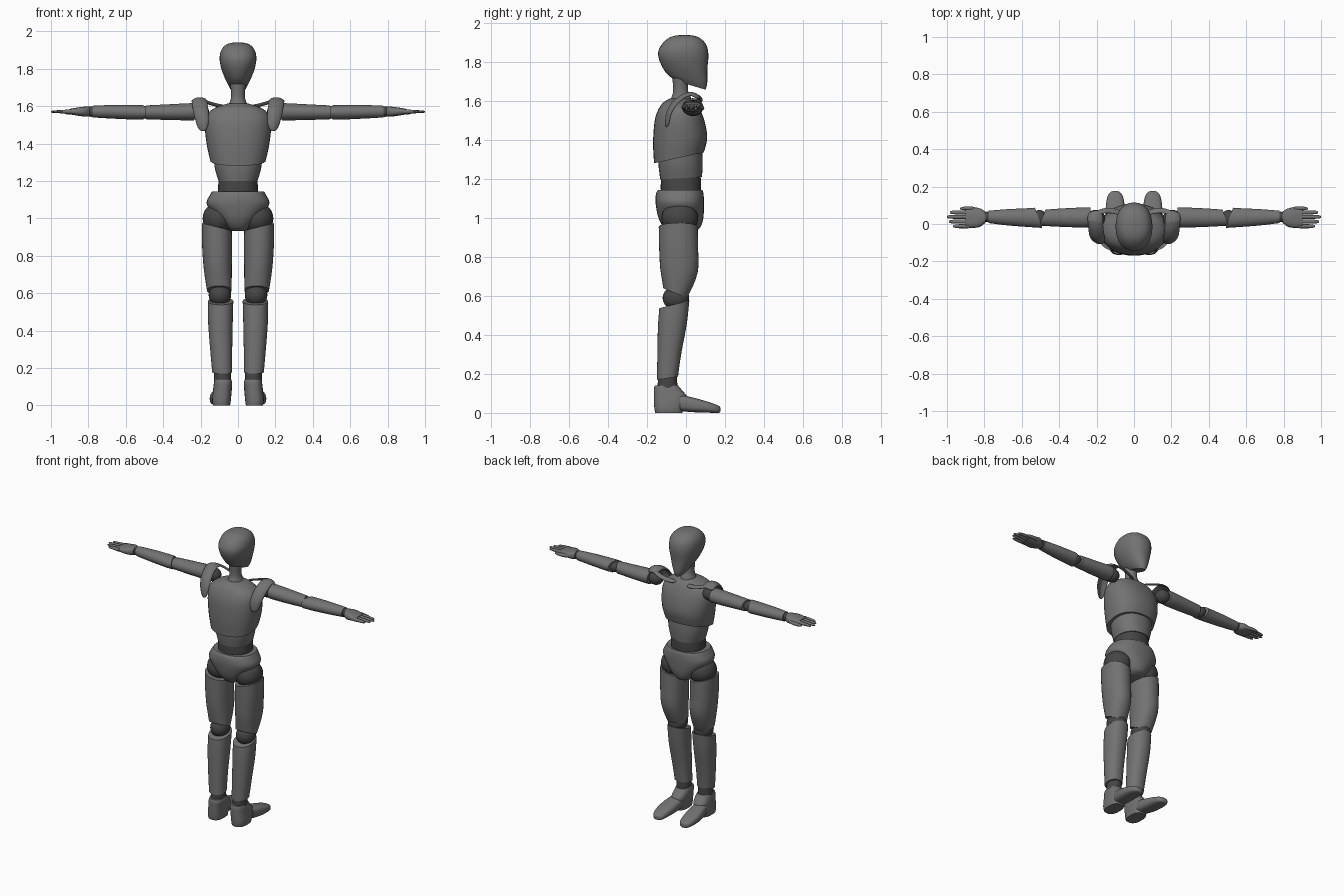
import bpy, bmesh, math
from mathutils import Vector


def material(name, v):
    m = bpy.data.materials.new(name)
    m.diffuse_color = (v, v, v, 1)
    return m


SHELL = material("grey shell", 0.17)
JOINT = material("dark joint", 0.06)


def finish(name, bm, mat):
    bmesh.ops.recalc_face_normals(bm, faces=bm.faces)
    me = bpy.data.meshes.new(name)
    bm.to_mesh(me)
    bm.free()
    me.materials.append(mat)
    ob = bpy.data.objects.new(name, me)
    bpy.context.collection.objects.link(ob)
    return ob


def spline(p, steps):
    """Smooth interpolation through a list of equal-length tuples."""
    out = []
    for i in range(len(p) - 1):
        a, b, c, d = p[max(i - 1, 0)], p[i], p[i + 1], p[min(i + 2, len(p) - 1)]
        for k in range(steps):
            t = k / steps
            out.append([0.5 * (2 * q + (r - o) * t + (2 * o - 5 * q + 4 * r - s) * t * t
                        + (3 * q - o - 3 * r + s) * t ** 3) for o, q, r, s in zip(a, b, c, d)])
    return out + [list(p[-1])]


def loft(name, rings, mat=SHELL, axis="z", side=1, power=2.0, n=32, steps=4):
    """Skin over rings (along, centre a, centre b, radius a, radius b, slope a, slope b)."""
    bm = bmesh.new()
    rows = []
    for w, ca, cb, ra, rb, sa, sb in spline([tuple(r) + (0,) * (7 - len(r)) for r in rings], steps):
        row = []
        for k in range(n):
            c, s = math.cos(math.tau * k / n), math.sin(math.tau * k / n)
            da = math.copysign(abs(c) ** (2 / power), c) * ra
            db = math.copysign(abs(s) ** (2 / power), s) * rb
            a, b, h = ca + da, cb + db, w + sa * da + sb * db
            x, y, z = {"x": (h, a, b), "y": (a, h, b), "z": (a, b, h)}[axis]
            row.append(bm.verts.new((x * side, y, z)))
        rows.append(row)
    for r, q in zip(rows, rows[1:]):
        for k in range(n):
            bm.faces.new((r[k], r[(k + 1) % n], q[(k + 1) % n], q[k]))
    bm.faces.new(rows[0])
    bm.faces.new(rows[-1])
    return finish(name, bm, mat)


def ball(name, centre, radii, side=1):
    bm = bmesh.new()
    bmesh.ops.create_uvsphere(bm, u_segments=24, v_segments=14, radius=1)
    for v in bm.verts:
        v.co = Vector(((centre[0] + v.co.x * radii[0]) * side,
                       centre[1] + v.co.y * radii[1], centre[2] + v.co.z * radii[2]))
    return finish(name, bm, JOINT)


def plate(name, rows, side, thick):
    """Curved thin plate through a small grid of points."""
    bm = bmesh.new()
    grid = [[bm.verts.new((x * side, y, z)) for x, y, z in r] for r in rows]
    for r, q in zip(grid, grid[1:]):
        for k in range(len(r) - 1):
            bm.faces.new((r[k], r[k + 1], q[k + 1], q[k]))
    ob = finish(name, bm, SHELL)
    m = ob.modifiers.new("thickness", "SOLIDIFY")
    m.thickness, m.offset = thick, 0
    m = ob.modifiers.new("smooth", "SUBSURF")
    m.levels = m.render_levels = 2


# Head and neck
loft("head", [(1.683, 0, .022, .03, .078, 0, -.3), (1.72, 0, .003, .054, .106, 0, -.25),
              (1.785, 0, -.012, .084, .122, 0, -.15), (1.845, 0, -.014, .098, .129, 0, -.05),
              (1.89, 0, -.011, .093, .115), (1.922, 0, -.009, .073, .085),
              (1.937, 0, -.008, .042, .048), (1.941, 0, -.008, .004, .004)], power=2.25)
loft("neck", [(1.59, 0, -.025, .06, .06), (1.625, 0, -.025, .043, .048),
              (1.66, 0, -.028, .037, .038), (1.74, 0, -.03, .042, .042)])

# Trunk
loft("chest", [(1.31, 0, -.036, .149, .128, 0, .22), (1.40, 0, -.03, .168, .139, 0, .1),
               (1.50, 0, -.033, .177, .128), (1.56, 0, -.035, .162, .106),
               (1.595, 0, -.033, .115, .082), (1.615, 0, -.03, .05, .05)], power=2.3)
loft("abdomen", [(1.205, 0, -.025, .106, .107, 0, .06), (1.27, 0, -.027, .124, .113, 0, .1),
                 (1.34, 0, -.03, .132, .112, 0, .2)], power=2.2)
loft("waist_joint", [(1.08, 0, -.026, .106, .1), (1.16, 0, -.026, .107, .104),
                     (1.23, 0, -.026, .1, .1)], JOINT, power=2.2)
loft("pelvis", [(1.145, 0, -.03, .138, .113), (1.125, 0, -.032, .15, .122),
                (1.075, 0, -.032, .167, .124), (1.0, 0, -.026, .112, .115),
                (.95, 0, -.02, .066, .092), (.933, 0, -.02, .04, .06)], power=2.3)

for s, tag in ((1, "right"), (-1, "left")):
    # Leg
    ball(f"hip_joint_{tag}", (.105, -.032, 1.0), (.084, .094, .085), s)
    loft(f"thigh_{tag}", [(.955, .113, -.04, .08, .1, .25), (.85, .112, -.038, .08, .1, .1),
                          (.73, .108, -.036, .075, .096, 0, -.1),
                          (.615, .1, -.055, .066, .061, 0, -.4)], side=s, power=2.2)
    ball(f"knee_joint_{tag}", (.097, -.052, .59), (.06, .068, .062), s)
    loft(f"shin_{tag}", [(.557, .093, -.06, .068, .077, 0, .25), (.45, .094, -.07, .066, .074, 0, .1),
                         (.3, .09, -.086, .059, .061), (.178, .085, -.095, .053, .054, 0, .15)],
         side=s, power=2.2)
    loft(f"ankle_joint_{tag}", [(.11, .082, -.095, .045, .052), (.2, .082, -.095, .045, .048)], JOINT, side=s)

    # Foot
    loft(f"heel_{tag}", [(0, .088, -.088, .046, .07), (.03, .088, -.087, .05, .076),
                         (.085, .083, -.08, .05, .085, 0, -.05),
                         (.12, .08, -.093, .049, .072, 0, -.05), (.14, .08, -.1, .043, .06)],
         side=s, power=2.6)
    loft(f"toe_{tag}", [(-.03, .09, .052, .046, .042), (.03, .096, .042, .052, .038),
                        (.09, .1, .033, .051, .031), (.145, .1, .023, .042, .023),
                        (.17, .1, .018, .026, .017), (.176, .1, .017, .01, .01)],
         axis="y", side=s, power=2.8)

    # Shoulder armour
    plate(f"shoulder_blade_{tag}", [
        [(.165, .07, 1.62), (.205, .08, 1.625), (.25, .06, 1.60)],
        [(.165, .01, 1.64), (.208, .02, 1.665), (.25, .025, 1.645)],
        [(.158, -.06, 1.59), (.2, -.08, 1.605), (.245, -.05, 1.585)],
        [(.15, -.095, 1.52), (.19, -.11, 1.53), (.232, -.08, 1.53)],
        [(.17, -.1, 1.465), (.19, -.105, 1.462), (.212, -.085, 1.47)]], s, .014)
    plate(f"collar_bone_{tag}", [
        [(x, y - .016, z + .008), (x, y + .014, z - .008)] for x, y, z in
        ((.04, .045, 1.59), (.09, .068, 1.6), (.14, .075, 1.612), (.18, .068, 1.626), (.215, .05, 1.635))],
        s, .014)

    # Arm
    ball(f"shoulder_joint_{tag}", (.205, .03, 1.57), (.05, .046, .044), s)
    loft(f"upper_arm_{tag}", [(.232, .035, 1.57, .05, .044), (.25, .035, 1.57, .054, .046),
                              (.37, .034, 1.568, .05, .042),
                              (.488, .034, 1.567, .043, .037, -.33)], axis="x", side=s)
    ball(f"elbow_joint_{tag}", (.505, .035, 1.567), (.038, .04, .034), s)
    loft(f"forearm_{tag}", [(.51, .033, 1.567, .054, .038, .36), (.57, .034, 1.568, .05, .039, .1),
                            (.68, .036, 1.57, .043, .036), (.778, .038, 1.571, .033, .031)],
         axis="x", side=s)
    ball(f"wrist_joint_{tag}", (.785, .038, 1.571), (.024, .028, .028), s)

    # Hand with four fingers and a thumb
    loft(f"palm_{tag}", [(.795, .036, 1.571, .03, .026), (.825, .034, 1.571, .05, .026),
                         (.87, .03, 1.571, .051, .02), (.9, .03, 1.571, .046, .014)],
         axis="x", side=s, power=2.6, n=20)
    for i, (y, tip) in enumerate(((-.012, .968), (.013, .99), (.038, 1.0), (.062, .985))):
        loft(f"finger_{i + 1}_{tag}", [(.885, y, 1.571, .011, .013), (.93, y, 1.571, .011, .01),
                                       (tip - .012, y, 1.57, .009, .007), (tip, y, 1.57, .003, .003)],
             axis="x", side=s, n=10, steps=2)
    loft(f"thumb_{tag}", [(.82, .068, 1.568, .014, .014), (.87, .082, 1.566, .012, .012),
                          (.915, .083, 1.565, .009, .009), (.93, .082, 1.565, .003, .003)],
         axis="x", side=s, n=10, steps=2)

bpy.ops.object.select_all(action="SELECT")
bpy.context.view_layer.objects.active = bpy.context.selected_objects[0]
bpy.ops.object.shade_smooth_by_angle(angle=math.radians(40))
